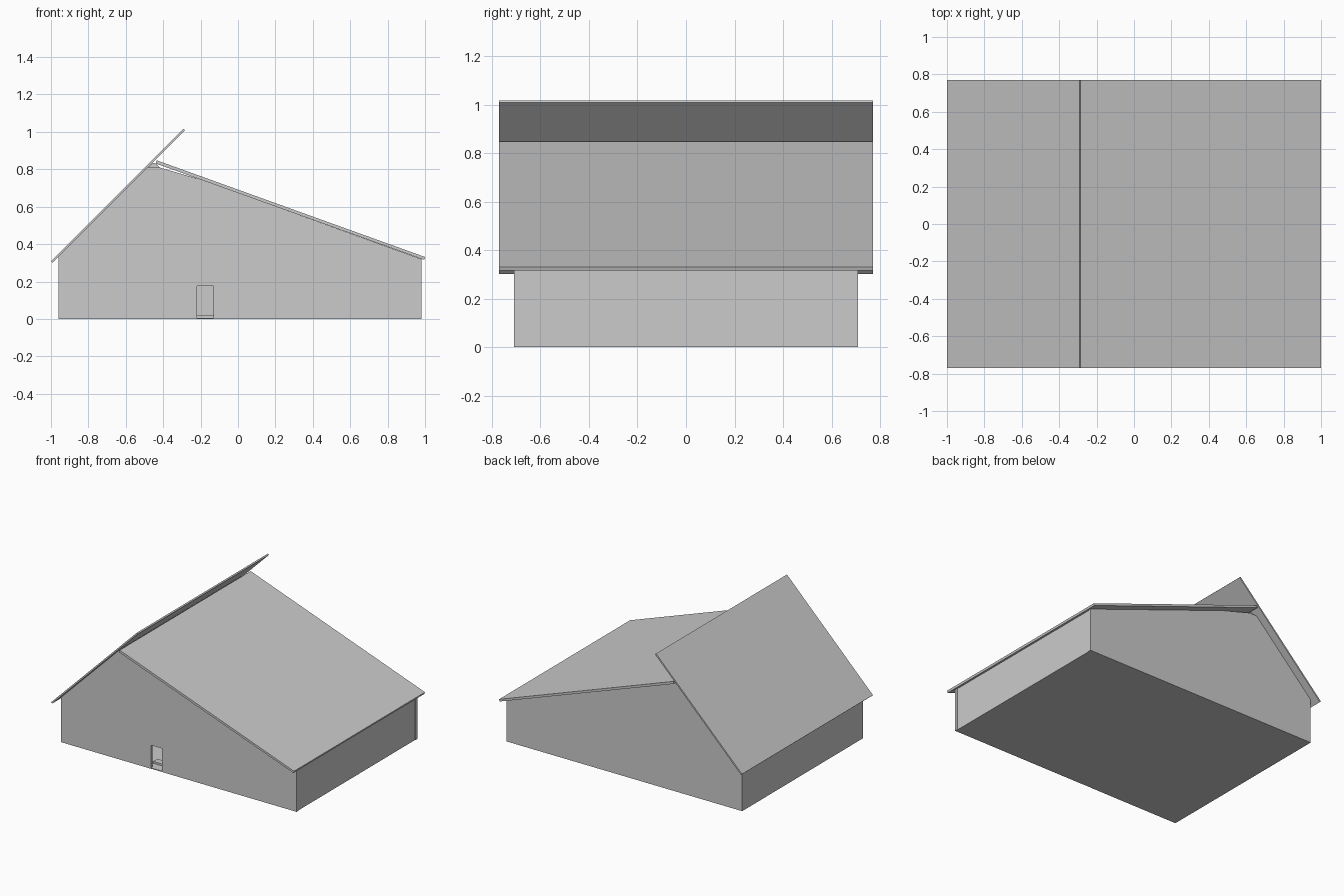
import bpy, bmesh

if "Cube" in bpy.data.objects:
    bpy.data.objects.remove(bpy.data.objects["Cube"])


def extrude_profile(name, pts, y0, y1):
    """Extrude an (x, z) outline between two y positions."""
    bm = bmesh.new()
    face = bm.faces.new([bm.verts.new((x, y0, z)) for x, z in pts])
    new = bmesh.ops.extrude_face_region(bm, geom=[face])["geom"]
    moved = [v for v in new if isinstance(v, bmesh.types.BMVert)]
    bmesh.ops.translate(bm, verts=moved, vec=(0, y1 - y0, 0))
    bmesh.ops.recalc_face_normals(bm, faces=bm.faces)
    mesh = bpy.data.meshes.new(name)
    bm.to_mesh(mesh)
    bm.free()
    ob = bpy.data.objects.new(name, mesh)
    bpy.context.collection.objects.link(ob)
    return ob


def box(name, x0, x1, y0, y1, z0, z1):
    return extrude_profile(name, [(x0, z0), (x1, z0), (x1, z1), (x0, z1)], y0, y1)


LEFT, RIGHT, FRONT, BACK = -0.96, 0.98, -0.71, 0.71
T = 0.02       # wall thickness
EAVE = 0.32

# Gable outline following the underside of both roof slopes
gable = [(RIGHT, EAVE), (-0.19, 0.742), (-0.42, 0.81), (-0.483, 0.81), (LEFT, 0.333)]

# Front wall: lower part notched for the doorway, upper gable separate
extrude_profile("front_wall",
                [(LEFT, 0), (-0.22, 0), (-0.22, 0.175), (-0.13, 0.175), (-0.13, 0),
                 (RIGHT, 0), (RIGHT, EAVE), (LEFT, EAVE)], FRONT, FRONT + T)
extrude_profile("front_gable", gable[:-1] + [(LEFT, 0.333), (LEFT, EAVE)],
                FRONT, FRONT + T)

# Back wall in one piece
extrude_profile("back_wall", [(LEFT, 0), (RIGHT, 0)] + gable, BACK - T, BACK)

# Side walls between the gables
box("left_wall", LEFT, LEFT + T, FRONT + T, BACK - T, 0, 0.333)
box("right_wall", RIGHT - T - 0.004, RIGHT - 0.004, FRONT + T, BACK - T, 0, EAVE)

# Floor slab and low step behind the doorway
box("floor", LEFT, RIGHT - 0.004, FRONT + 0.001, BACK - 0.001, 0, 0.006)
box("inner_step", -0.25, -0.10, FRONT + 0.07, FRONT + 0.12, 0.006, 0.02)

# Overhanging steep left roof slab and shallow right roof slab
extrude_profile("left_roof",
                [(-0.992, 0.301), (-0.284, 1.009), (-0.292, 1.017), (-1.0, 0.309)],
                -0.77, 0.77)
extrude_profile("right_roof",
                [(0.995, 0.316), (-0.440, 0.831), (-0.435, 0.848), (1.0, 0.331)],
                -0.77, 0.77)

# Ridge filler under the gap between the slabs
extrude_profile("ridge_beam", [(-0.48, 0.81), (-0.42, 0.81), (-0.435, 0.829), (-0.455, 0.835)],
                FRONT + T, BACK - T)
